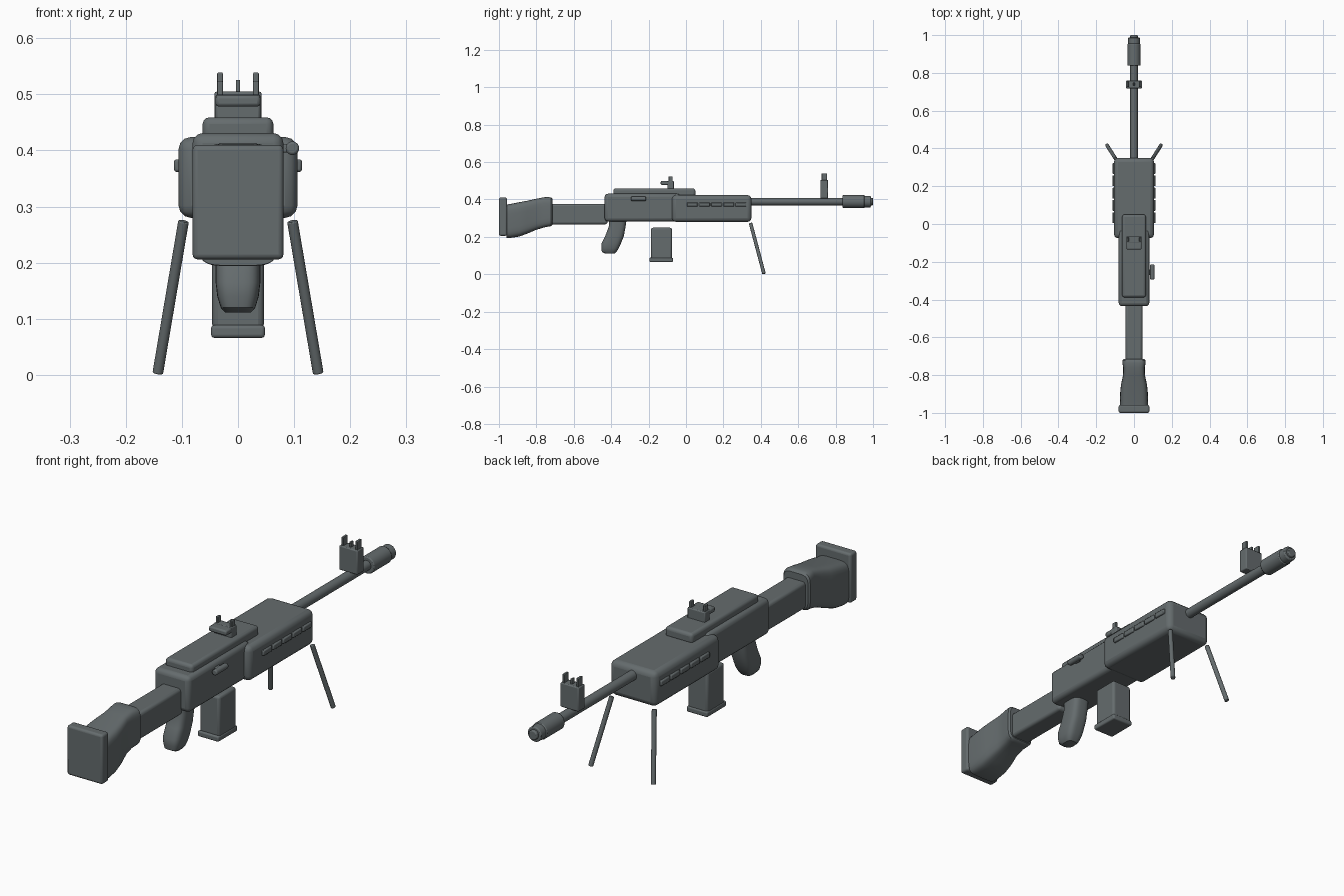
import bpy, bmesh, math
from mathutils import Vector

if "Cube" in bpy.data.objects:
    bpy.data.objects.remove(bpy.data.objects["Cube"], do_unlink=True)

gunmetal = bpy.data.materials.new("gunmetal_grey")
gunmetal.use_nodes = True
colour = (0.13, 0.15, 0.155, 1)
gunmetal.diffuse_color = colour
gunmetal.node_tree.nodes["Principled BSDF"].inputs["Base Color"].default_value = colour


def finish(name, bm, bevel=0, segments=3):
    """Turn a bmesh into a bevelled, smooth shaded object."""
    bmesh.ops.recalc_face_normals(bm, faces=bm.faces)
    mesh = bpy.data.meshes.new(name)
    bm.to_mesh(mesh)
    bm.free()
    mesh.materials.append(gunmetal)
    obj = bpy.data.objects.new(name, mesh)
    bpy.context.collection.objects.link(obj)
    if bevel:
        mod = obj.modifiers.new("Bevel", "BEVEL")
        mod.width, mod.segments = bevel, segments
        mod.limit_method = "ANGLE"
    bpy.ops.object.select_all(action="DESELECT")
    obj.select_set(True)
    bpy.context.view_layer.objects.active = obj
    bpy.ops.object.shade_smooth_by_angle(angle=math.radians(35))
    return obj


def box(name, x, y, z, bevel=0.004, segments=2):
    """Box from (min, max) ranges."""
    bm = bmesh.new()
    bmesh.ops.create_cube(bm, size=1)
    for v in bm.verts:
        v.co = [(lo + hi) / 2 + c * (hi - lo) for c, (lo, hi) in zip(v.co, (x, y, z))]
    return finish(name, bm, bevel, segments)


def loft(name, axis, sections, power=0.4, n=32):
    """Skin rounded rectangles (position, offset, half width, half depth) along y or z."""
    bm = bmesh.new()
    rings = []
    for pos, off, w, d in sections:
        ring = []
        for i in range(n):
            a = math.tau * (i + 0.5) / n
            c, s = math.cos(a), math.sin(a)
            u = w * math.copysign(abs(c) ** power, c)
            v = off + d * math.copysign(abs(s) ** power, s)
            ring.append(bm.verts.new((u, pos, v) if axis == "y" else (u, v, pos)))
        rings.append(ring)
    for a, b in zip(rings, rings[1:]):
        for i in range(n):
            j = (i + 1) % n
            bm.faces.new((a[i], a[j], b[j], b[i]))
    bm.faces.new(rings[0])
    bm.faces.new(rings[-1])
    return finish(name, bm)


def rod(name, start, end, radius, bevel=0.002, sides=24):
    """Cylinder between two points."""
    start, end = Vector(start), Vector(end)
    axis = end - start
    bm = bmesh.new()
    bmesh.ops.create_cone(bm, cap_ends=True, segments=sides, radius1=radius,
                          radius2=radius, depth=axis.length)
    bmesh.ops.rotate(bm, verts=bm.verts, matrix=axis.to_track_quat("Z", "Y").to_matrix())
    bmesh.ops.translate(bm, verts=bm.verts, vec=(start + end) / 2)
    return finish(name, bm, bevel, 2)


def wide(half):
    return (-half, half)


# Shoulder stock
box("butt_pad", wide(0.081), (-1, -0.957), (0.206, 0.41), 0.009, 3)
loft("stock", "y", [
    (-0.96, 0.284, 0.074, 0.089), (-0.94, 0.285, 0.074, 0.091),
    (-0.89, 0.294, 0.073, 0.092), (-0.85, 0.305, 0.069, 0.088),
    (-0.80, 0.321, 0.058, 0.083), (-0.76, 0.331, 0.057, 0.081),
    (-0.735, 0.334, 0.062, 0.079), (-0.722, 0.334, 0.062, 0.077),
    (-0.715, 0.334, 0.056, 0.071)])
box("stock_tube", wide(0.044), (-0.74, -0.42), (0.267, 0.377), 0.012, 3)

# Receiver and cover
box("receiver", wide(0.081), (-0.435, -0.03), (0.283, 0.431), 0.018, 3)
box("top_cover", wide(0.063), (-0.388, 0.05), (0.415, 0.459), 0.012, 3)
rod("bolt_handle", (0.097, -0.293, 0.404), (0.097, -0.215, 0.404), 0.012, 0.004)
box("bolt_arm", (0.06, 0.097), (-0.27, -0.24), (0.396, 0.412), 0.003)

# Handguard with a tapered rear, and its side vents
box("handguard", wide(0.106), (-0.075, 0.35), (0.28, 0.424), 0.022, 3)
for side, label in ((1, "left"), (-1, "right")):
    for i in range(5):
        y = 0.005 + i * 0.065
        box(f"{label}_vent_{i + 1}", sorted((side * 0.095, side * 0.114)),
            (y, y + 0.057), (0.362, 0.384), 0.004)
    rod(f"{label}_bipod_leg", (side * 0.097, 0.345, 0.274),
        (side * 0.143, 0.417, 0.003), 0.0095)

# Barrel and muzzle brake
for name, y0, y1, r in (("barrel", 0.33, 1.0, 0.02),
                        ("muzzle_brake", 0.838, 0.955, 0.035),
                        ("muzzle_ring", 0.95, 0.988, 0.031)):
    rod(name, (0, y0, 0.389), (0, y1, 0.389), r, 0.004, 32)

# Front sight
box("front_sight_base", wide(0.042), (0.718, 0.76), (0.405, 0.505))
box("front_sight_post", wide(0.004), (0.73, 0.748), (0.5, 0.526), 0.002)
# Rear sight
box("rear_sight_base", wide(0.04), (-0.1, -0.065), (0.45, 0.5))
box("rear_sight_bar", wide(0.04), (-0.135, -0.09), (0.478, 0.499), 0.006)
for side, label in ((1, "left"), (-1, "right")):
    x = (side * 0.032 - 0.005, side * 0.032 + 0.005)
    box(f"{label}_front_sight_ear", x, (0.725, 0.754), (0.5, 0.539), 0.002)
    box(f"{label}_rear_sight_ear", x, (-0.093, -0.072), (0.49, 0.524), 0.002)

# Pistol grip
loft("pistol_grip", "z", [
    (0.295, -0.365, 0.040, 0.048), (0.255, -0.368, 0.040, 0.045),
    (0.205, -0.382, 0.040, 0.050), (0.165, -0.400, 0.040, 0.052),
    (0.140, -0.406, 0.037, 0.047), (0.120, -0.411, 0.031, 0.039),
    (0.111, -0.407, 0.023, 0.027)], 0.6)

# Magazine
box("magazine", wide(0.046), (-0.187, -0.075), (0.08, 0.249), 0.01, 3)
box("magazine_floor_plate", wide(0.048), (-0.196, -0.07), (0.066, 0.089), 0.006, 3)
